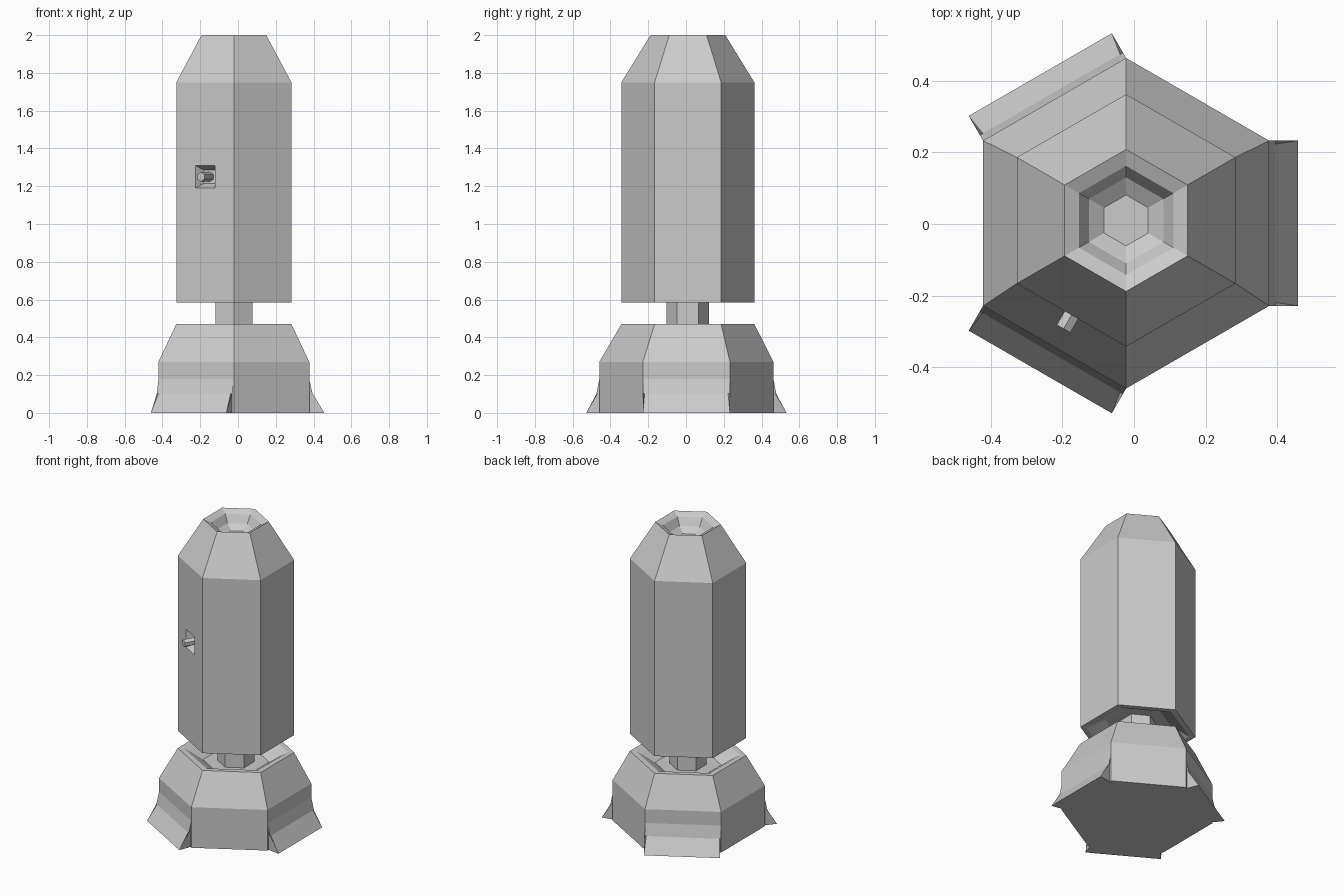
import bpy, bmesh, math
from mathutils import Matrix, Vector

if "Cube" in bpy.data.objects:
    bpy.data.objects.remove(bpy.data.objects["Cube"])

CX, CY = -0.022, 0.010      # axis of the upper parts
FOOT_Y = 0.002              # axis of the wide foot


def make_object(name, bm):
    bmesh.ops.recalc_face_normals(bm, faces=bm.faces)
    mesh = bpy.data.meshes.new(name)
    bm.to_mesh(mesh)
    bm.free()
    obj = bpy.data.objects.new(name, mesh)
    bpy.context.collection.objects.link(obj)
    return obj


def hex_lathe(name, profile, sides=6, start=math.pi / 2, matrix=None):
    """Closed solid from (radius, z[, centre y]) rings, points facing +y/-y."""
    bm = bmesh.new()
    rings = []
    for p in profile:
        r, z = p[:2]
        cy = p[2] if len(p) > 2 else CY
        rings.append([])
        for i in range(sides):
            a = start + 2 * math.pi * i / sides
            co = Vector((r * math.cos(a), r * math.sin(a), z))
            co = matrix @ co if matrix else co + Vector((CX, cy, 0))
            rings[-1].append(bm.verts.new(co))
    for a, b in zip(rings, rings[1:]):
        for i in range(sides):
            j = (i + 1) % sides
            bm.faces.new((a[i], a[j], b[j], b[i]))
    bm.faces.new(rings[0])
    bm.faces.new(rings[-1])
    return make_object(name, bm)


# Body with hollow underside, tapered top and bowl
body = hex_lathe("body", [
    (0.20, 0.65), (0.285, 0.60), (0.315, 0.585), (0.352, 0.585), (0.352, 1.75), (0.198, 2.0),
    (0.152, 1.98), (0.12, 1.93), (0.071, 1.90)])

# Neck joining body and base
hex_lathe("neck", [(0.113, 0.38), (0.113, 0.67)])

# Base with hollow top
hex_lathe("base", [
    (0.461, 0, FOOT_Y), (0.461, 0.27, FOOT_Y), (0.352, 0.47),
    (0.315, 0.47), (0.285, 0.455), (0.20, 0.40)])

# Three flared feet on alternate sides
outline = [(0.37, 0), (0.37, 0.18), (0.399, 0.18), (0.417, 0.10), (0.479, 0)]
for k in range(3):
    bm = bmesh.new()
    place = Matrix.Translation((CX, FOOT_Y, 0)) @ Matrix.Rotation(k * 2 * math.pi / 3, 4, 'Z')
    ends = []
    for s in (-1, 1):
        # the hidden inner edge narrows to stay inside the base
        ends.append([bm.verts.new(place @ Vector((x, s * min(0.2305, x / math.sqrt(3)), z)))
                     for x, z in outline])
    n = len(outline)
    for i in range(n):
        j = (i + 1) % n
        bm.faces.new((ends[0][i], ends[0][j], ends[1][j], ends[1][i]))
    for e in ends:
        bm.faces.new(e)
    make_object(f"flared_foot_{k + 1}", bm)

# Socket and peg on the front left face
normal = math.radians(240)
face = Matrix.Translation((CX, CY, 1.25)) @ Matrix.Rotation(normal, 4, 'Z') \
    @ Matrix.Translation((0.305, 0, 0)) @ Matrix.Rotation(math.pi / 2, 4, 'Y')
half = 0.06 * math.sqrt(2)
cutter = hex_lathe("socket_cutter", [(half * 0.6, -0.05), (half * 1.08, 0.01)], 4, math.pi / 4, face)
cutter.hide_render = True
cutter.hide_viewport = True
cut = body.modifiers.new("socket", 'BOOLEAN')
cut.operation = 'DIFFERENCE'
cut.object = cutter
cut.solver = 'EXACT'
hex_lathe("peg", [(0.025, -0.06), (0.025, 0.044)], 6, 0, face)
